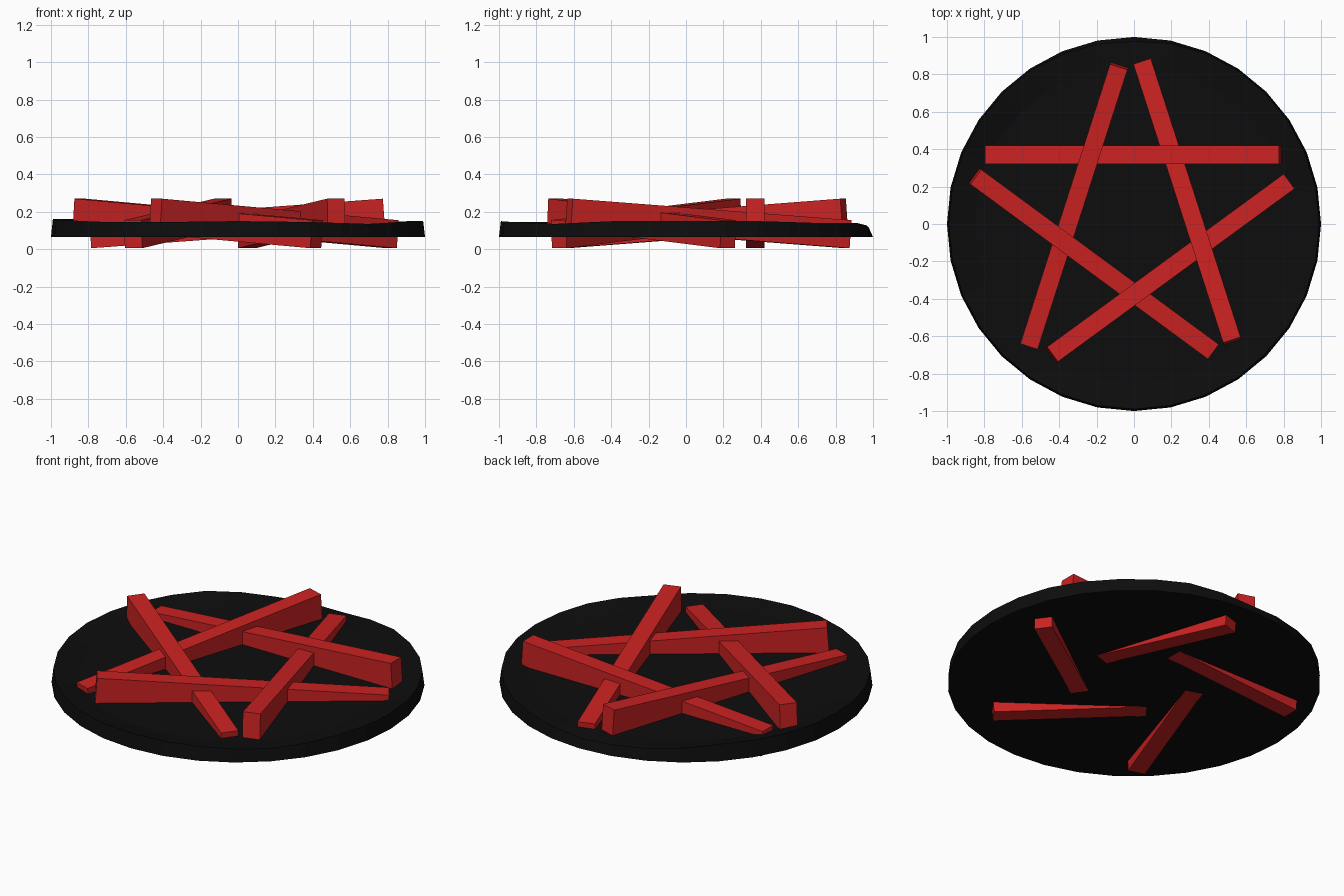
import bpy, bmesh, math
from mathutils import Vector, Matrix

cube = bpy.data.objects.get("Cube")
if cube:
    bpy.data.objects.remove(cube, do_unlink=True)


def make_material(name, rgb):
    mat = bpy.data.materials.new(name)
    mat.use_nodes = True
    color = (*rgb, 1.0)
    mat.diffuse_color = color
    mat.node_tree.nodes["Principled BSDF"].inputs["Base Color"].default_value = color
    return mat


def finish(bm, name, mat):
    bmesh.ops.recalc_face_normals(bm, faces=bm.faces)
    mesh = bpy.data.meshes.new(name)
    bm.to_mesh(mesh)
    bm.free()
    mesh.materials.append(mat)
    obj = bpy.data.objects.new(name, mesh)
    bpy.context.collection.objects.link(obj)
    return obj


black = make_material("charcoal black", (0.004, 0.004, 0.004))
red = make_material("bright red", (0.6, 0.016, 0.016))

# Round base slab with an uneven upper rim
SIDES = 32
BOTTOM, TOP = 0.065, 0.122
RIM = [.15, .15, .14, .14, .115, .13, .16, .16,
       .16, .155, .145, .145, .15, .145, .135, .15]


def rim_height(i):
    a, b = RIM[i // 2], RIM[(i // 2 + 1) % len(RIM)]
    return a if i % 2 == 0 else (a + b) / 2


bm = bmesh.new()
lower, upper, inner = [], [], []
for i in range(SIDES):
    a = math.tau * i / SIDES
    c, s = math.cos(a), math.sin(a)
    z = rim_height(i)
    r = 0.99 - max(0, 0.14 - z) * 0.5
    lower.append(bm.verts.new((c, s, BOTTOM)))
    upper.append(bm.verts.new((c * r, s * r, z)))
    inner.append(bm.verts.new((c * 0.85, s * 0.85, TOP)))
for i in range(SIDES):
    j = (i + 1) % SIDES
    for ring, above in ((lower, upper), (upper, inner)):
        bm.faces.new((ring[i], ring[j], above[j], above[i]))
bm.faces.new(lower)
bm.faces.new(inner)
finish(bm, "round_base", black)

# Five tilted bars woven into a star: each goes from its low end to its high end
WIDTH, HEIGHT = 0.098, 0.15
LOW_Z, HIGH_Z = 0.08, 0.195


def star_bar(name, low, high):
    start, end = Vector((*low, LOW_Z)), Vector((*high, HIGH_Z))
    along = (end - start).normalized()
    side = Vector((0, 0, 1)).cross(along).normalized()
    up = along.cross(side)
    turn = Matrix((along, side, up)).transposed().to_4x4()
    size = Matrix.Diagonal(((end - start).length, WIDTH, HEIGHT, 1))
    bm = bmesh.new()
    bmesh.ops.create_cube(bm, size=1,
                          matrix=Matrix.Translation((start + end) / 2) @ turn @ size)
    finish(bm, name, red)


star_bar("back_bar", (-0.79, 0.37), (0.78, 0.37))
star_bar("right_upright_bar", (-0.56, -0.65), (-0.08, 0.845))
star_bar("right_diagonal_bar", (0.42, -0.68), (-0.85, 0.255))
star_bar("left_diagonal_bar", (0.825, 0.225), (-0.44, -0.7))
star_bar("left_upright_bar", (0.045, 0.865), (0.525, -0.625))
